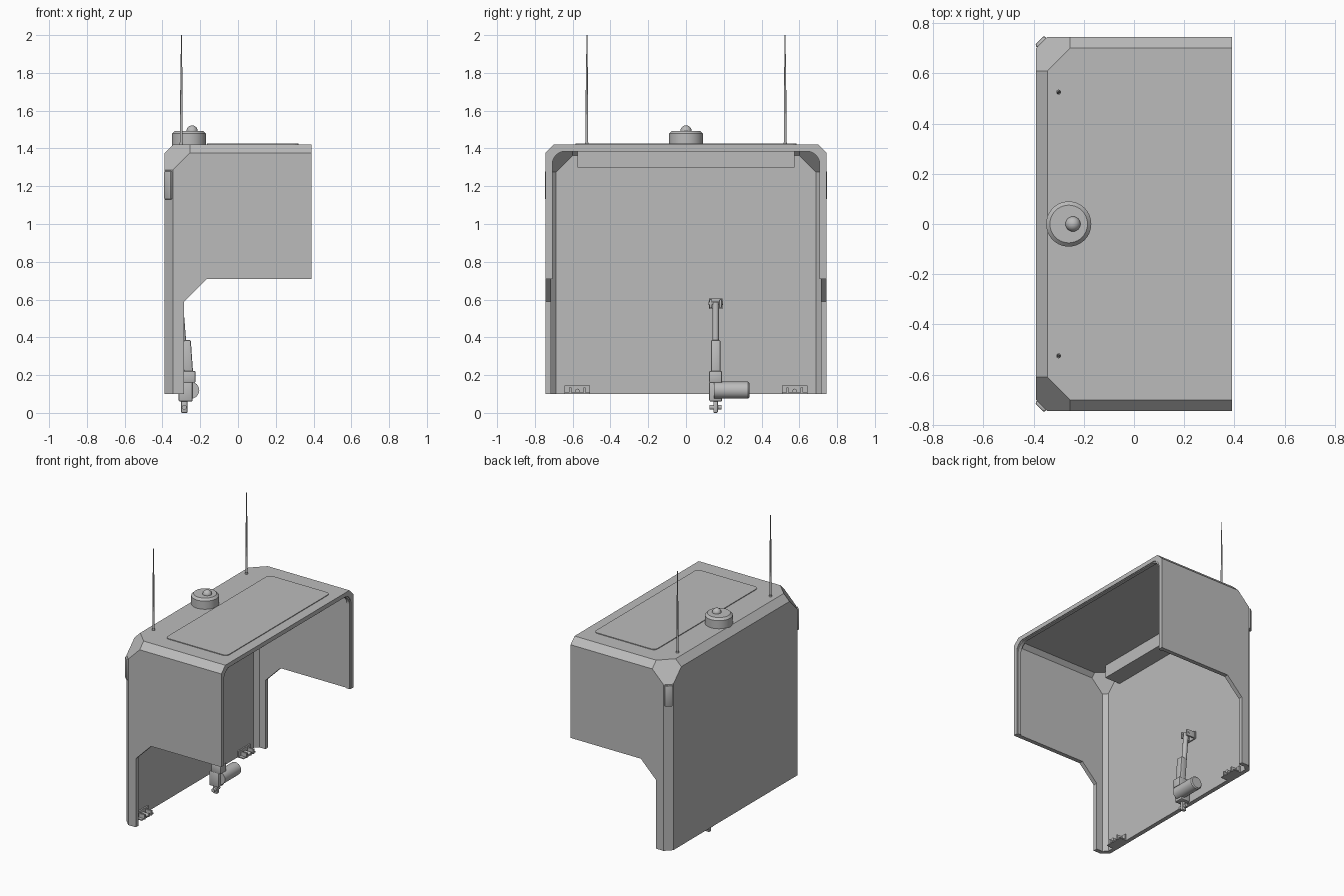
import bpy, bmesh, math
from mathutils import Vector, Matrix

cube = bpy.data.objects.get("Cube")
if cube:
    bpy.data.objects.remove(cube)

grey = bpy.data.materials.new("painted grey")
grey.use_nodes = True
COLOUR = (0.5, 0.5, 0.5, 1)
grey.diffuse_color = COLOUR
grey.node_tree.nodes["Principled BSDF"].inputs["Base Color"].default_value = COLOUR


def finish(name, bm, smooth=False):
    bmesh.ops.recalc_face_normals(bm, faces=bm.faces)
    mesh = bpy.data.meshes.new(name)
    bm.to_mesh(mesh)
    bm.free()
    mesh.materials.append(grey)
    obj = bpy.data.objects.new(name, mesh)
    bpy.context.collection.objects.link(obj)
    if smooth:
        bpy.ops.object.select_all(action='DESELECT')
        bpy.context.view_layer.objects.active = obj
        obj.select_set(True)
        bpy.ops.object.shade_smooth_by_angle(angle=math.radians(35))
    return obj


def box_mesh(lo, hi):
    bm = bmesh.new()
    bmesh.ops.create_cube(bm, size=1)
    lo, hi = Vector(lo), Vector(hi)
    for v in bm.verts:
        v.co = Vector((a + b) / 2 + c * (b - a) for a, b, c in zip(lo, hi, v.co))
    return bm


def box(name, lo, hi, bevel=0, turn=None):
    bm = box_mesh(lo, hi)
    if bevel:
        bmesh.ops.bevel(bm, geom=bm.edges[:], offset=bevel, segments=2, profile=0.5, affect='EDGES')
    if turn:
        bm.transform(turn)
    return finish(name, bm, bevel > 0)


def rod(name, p, q, r1, r2=None, sides=24):
    p, q = Vector(p), Vector(q)
    bm = bmesh.new()
    bmesh.ops.create_cone(bm, cap_ends=True, segments=sides, radius1=r1,
                          radius2=r1 if r2 is None else r2, depth=(q - p).length)
    bm.transform(Matrix.Translation((p + q) / 2) @ (q - p).to_track_quat('Z', 'Y').to_matrix().to_4x4())
    return finish(name, bm, True)


def prism(name, points, step):
    """Extrude a closed outline along a vector."""
    bm = bmesh.new()
    face = bm.faces.new([bm.verts.new(p) for p in points])
    top = bmesh.ops.extrude_face_region(bm, geom=[face])
    bmesh.ops.translate(bm, vec=step, verts=[g for g in top["geom"] if isinstance(g, bmesh.types.BMVert)])
    return finish(name, bm)


def arc(cx, cy, r, start, end, n=8):
    angles = [math.radians(start + (end - start) * i / n) for i in range(n + 1)]
    return [(cx + r * math.cos(a), cy + r * math.sin(a)) for a in angles]


def arch(half, top, r, bottom):
    """Rounded inverted U from the right foot to the left foot."""
    return ([(half, bottom)] + arc(half - r, top - r, r, 0, 90)
            + arc(r - half, top - r, r, 90, 180) + [(-half, bottom)])


# Cabin body: chamfered block, offset inward for the hollow
PLANES = [((-1, 0, 1), 1.765)]
for s in (-1, 1):
    PLANES += [((0, s, 1), 2.12), ((-1, s, 0), 1.09), ((-1, s, 1), 2.375)]


def chamfered_block(name, t, x_end, z_low):
    bm = box_mesh((-0.39 + t, -0.745 + t, z_low), (x_end, 0.745 - t, 1.42 - t))
    for normal, limit in PLANES:
        n = Vector(normal)
        point = n.normalized() * (limit / n.length - t)
        bmesh.ops.bisect_plane(bm, geom=bm.verts[:] + bm.edges[:] + bm.faces[:],
                               plane_co=point, plane_no=n, clear_outer=True)
        bmesh.ops.holes_fill(bm, edges=[e for e in bm.edges if e.is_boundary])
    return finish(name, bm)


shell = chamfered_block("cabin_shell", 0, 0.39, 0.10)
hollow = chamfered_block("hollow_cutter", 0.03, 0.6, -0.1)
outline = [(-0.285, -0.1), (-0.285, 0.59), (-0.165, 0.71), (0.6, 0.71), (0.6, -0.1)]
notch = prism("notch_cutter", [(x, -1, z) for x, z in outline], (0, 2, 0))
for cutter in (hollow, notch):
    cutter.hide_render = True
    mod = shell.modifiers.new("cut", 'BOOLEAN')
    mod.operation = 'DIFFERENCE'
    mod.solver = 'EXACT'
    mod.object = cutter
    bpy.context.view_layer.objects.active = shell
    bpy.ops.object.modifier_apply(modifier=mod.name)
    bpy.data.objects.remove(cutter)

# Rounded opening frame and its seal
outer = [(-0.745, 0.71), (-0.745, 1.375), (-0.7, 1.42), (0.7, 1.42), (0.745, 1.375), (0.745, 0.71)]
ring = outer + arch(0.718, 1.395, 0.08, 0.71)
prism("opening_frame", [(0.35, y, z) for y, z in ring], (0.04, 0, 0))
ring = arch(0.719, 1.396, 0.08, 0.71) + arch(0.708, 1.385, 0.07, 0.71)[::-1]
prism("opening_seal", [(0.36, y, z) for y, z in ring], (0.024, 0, 0))

# Raised roof panel and the inner beam under the roof
corners = (arc(0.29, 0.555, 0.03, 0, 90, 4) + arc(-0.135, 0.555, 0.03, 90, 180, 4)
           + arc(-0.135, -0.555, 0.03, 180, 270, 4) + arc(0.29, -0.555, 0.03, 270, 360, 4))
prism("roof_panel", [(x, y, 1.415) for x, y in corners], (0, 0, 0.01))
box("roof_beam", (-0.365, -0.575, 1.30), (-0.24, 0.575, 1.395))

# Roof beacon
rod("beacon_base", (-0.26, 0, 1.415), (-0.26, 0, 1.478), 0.09, sides=40)
rod("beacon_cap", (-0.26, 0, 1.478), (-0.26, 0, 1.493), 0.09, 0.075, sides=40)
bm = bmesh.new()
bmesh.ops.create_uvsphere(bm, u_segments=24, v_segments=12, radius=0.03)
bm.transform(Matrix.Translation((-0.243, 0, 1.492)))
finish("beacon_dome", bm, True)

# Parts mirrored on both sides
for s, side in ((-1, "front"), (1, "back")):
    y = 0.525 * s
    rod(side + "_aerial_foot", (-0.3, y, 1.415), (-0.3, y, 1.432), 0.01, sides=12)
    rod(side + "_aerial_lower", (-0.3, y, 1.42), (-0.3, y, 1.83), 0.0075, 0.005, 12)
    rod(side + "_aerial_tip", (-0.3, y, 1.83), (-0.3, y, 2.0), 0.0035, 0.0025, 12)

    turn = Matrix.Translation((-0.3675, 0.7225 * s, 1.205)) @ Matrix.Rotation(math.radians(45 * s), 4, 'Z')
    box(side + "_marker_lamp", (-0.026, -0.013, -0.075), (0.026, 0.013, 0.075), 0.008, turn)

    y = 0.575 * s
    box(side + "_hinge_plate", (-0.365, y - 0.067, 0.10), (-0.35, y + 0.067, 0.146))
    box(side + "_hinge_shelf", (-0.36, y - 0.067, 0.10), (-0.31, y + 0.067, 0.107))
    for d in (-0.038, 0.038):
        box(side + "_hinge_ear", (-0.36, y + d - 0.006, 0.10), (-0.305, y + d + 0.006, 0.135))
    rod(side + "_hinge_pin", (-0.36, y, 0.116), (-0.30, y, 0.116), 0.012, sides=16)

# Linear actuator on the inner wall
Y = 0.157
rod("actuator_rod", (-0.29, Y, 0.36), (-0.308, Y, 0.585), 0.017)
lean = Matrix.Translation((-0.268, Y, 0.3)) @ Matrix.Rotation(math.radians(-4), 4, 'Y')
box("actuator_sleeve", (-0.024, -0.025, -0.11), (0.024, 0.025, 0.085), 0.008, lean)
box("actuator_gearbox", (-0.315, Y - 0.034, 0.06), (-0.24, Y + 0.034, 0.165), 0.008)
box("actuator_collar", (-0.30, Y - 0.034, 0.16), (-0.225, Y + 0.034, 0.222), 0.006)
rod("motor", (-0.25, Y - 0.01, 0.12), (-0.25, 0.328, 0.12), 0.045, sides=32)
rod("motor_end", (-0.25, 0.328, 0.12), (-0.25, 0.335, 0.12), 0.045, 0.038, 32)
box("lower_eye", (-0.302, Y - 0.012, 0.0), (-0.267, Y + 0.012, 0.07), 0.006)
rod("lower_pin", (-0.285, Y - 0.032, 0.03), (-0.285, Y + 0.032, 0.03), 0.013, sides=16)
rod("upper_pin", (-0.308, Y - 0.038, 0.58), (-0.308, Y + 0.038, 0.58), 0.01, sides=16)
for d in (-0.026, 0.026):
    box("upper_clevis_ear", (-0.365, Y + d - 0.007, 0.555), (-0.29, Y + d + 0.007, 0.602), 0.004)
box("upper_clevis_plate", (-0.365, Y - 0.036, 0.55), (-0.352, Y + 0.036, 0.605))
